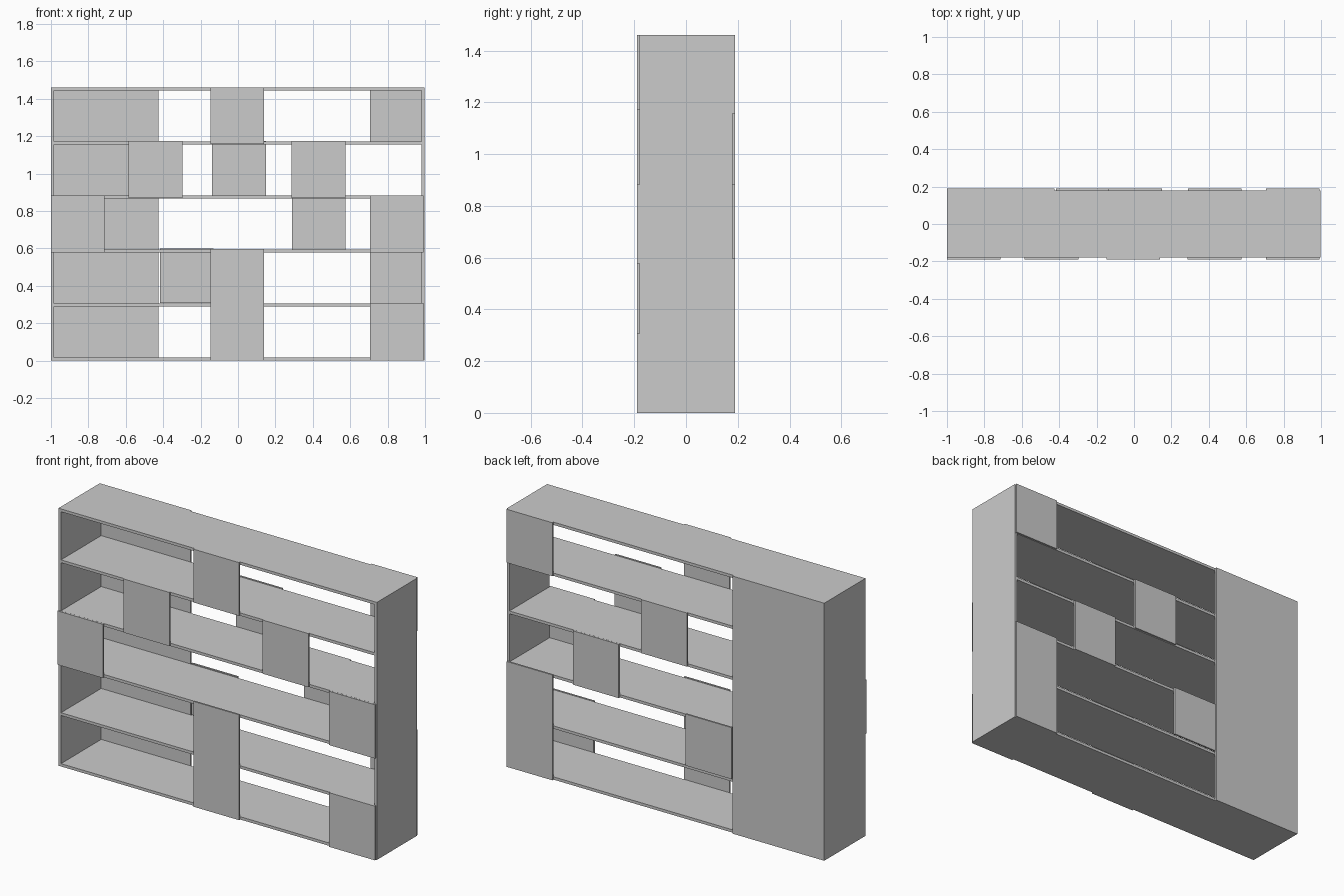
import bpy, bmesh

if "Cube" in bpy.data.objects:
    bpy.data.objects.remove(bpy.data.objects["Cube"])

Y = 0.18       # half depth of the carcass
Y_OUT = 0.19   # outer face of the cover panels


def box(name, x, y, z):
    bm = bmesh.new()
    bmesh.ops.create_cube(bm, size=1.0)
    for v in bm.verts:
        v.co = [r[0] if c < 0 else r[1] for c, r in zip(v.co, (x, y, z))]
    mesh = bpy.data.meshes.new(name)
    bm.to_mesh(mesh)
    bm.free()
    ob = bpy.data.objects.new(name, mesh)
    bpy.context.collection.objects.link(ob)
    return ob


# Two uprights
box("left_side", (-1.0, -0.984), (-Y, Y), (0, 1.46))
box("right_side", (0.981, 0.997), (-Y, Y), (0, 1.46))

# Bottom, four shelves and top
for i in range(6):
    z = i * 0.2888
    box(f"shelf_{i}", (-0.984, 0.981), (-Y, Y), (z, z + 0.016))

# Panels on the front: x range, z range
front = [
    ((-0.147, 0.14), (1.158, 1.46)),
    ((-0.585, -0.298), (0.87, 1.174)),
    ((0.287, 0.574), (0.87, 1.174)),
    ((-1.0, -0.715), (0.577, 0.882)),
    ((0.705, 0.992), (0.577, 0.882)),
    ((-0.147, 0.14), (0, 0.597)),
    ((0.705, 0.992), (0, 0.307)),
]
for i, (x, z) in enumerate(front):
    box(f"front_panel_{i}", x, (-Y_OUT, -Y), z)

# Panels on the back, including the full-height one
back = [
    ((-1.0, -0.425), (0, 1.46)),
    ((0.705, 0.992), (1.157, 1.46)),
    ((-0.139, 0.15), (0.87, 1.174)),
    ((0.289, 0.576), (0.577, 0.882)),
    ((-0.418, -0.131), (0.307, 0.599)),
    ((0.705, 0.992), (0, 0.597)),
]
for i, (x, z) in enumerate(back):
    box(f"back_panel_{i}", x, (Y, Y_OUT), z)
